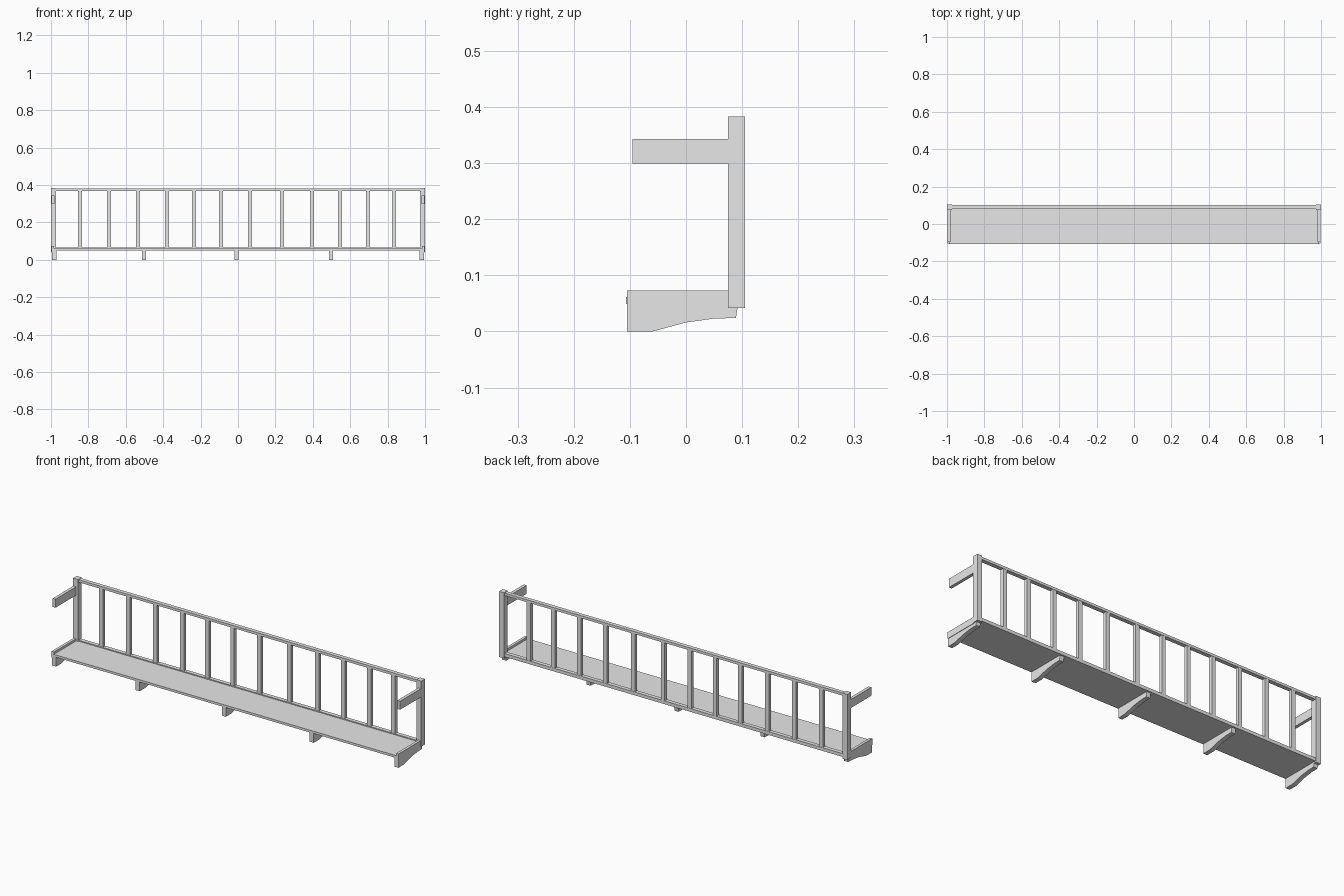
import bpy
import bmesh

cube = bpy.data.objects.get("Cube")
if cube:
    bpy.data.objects.remove(cube, do_unlink=True)

grey = bpy.data.materials.new("light grey")
grey.use_nodes = True
colour = (0.8, 0.8, 0.8, 1)
grey.diffuse_color = colour
grey.node_tree.nodes["Principled BSDF"].inputs["Base Color"].default_value = colour


def prism(name, profile, x0, x1):
    """Extrude a (y, z) outline along x."""
    bm = bmesh.new()
    face = bm.faces.new([bm.verts.new((x0, y, z)) for y, z in profile])
    side = bmesh.ops.extrude_face_region(bm, geom=[face])["geom"]
    verts = [v for v in side if isinstance(v, bmesh.types.BMVert)]
    bmesh.ops.translate(bm, verts=verts, vec=(x1 - x0, 0, 0))
    bmesh.ops.recalc_face_normals(bm, faces=bm.faces)
    mesh = bpy.data.meshes.new(name)
    bm.to_mesh(mesh)
    bm.free()
    mesh.materials.append(grey)
    obj = bpy.data.objects.new(name, mesh)
    bpy.context.collection.objects.link(obj)


def box(name, x0, x1, y0, y1, z0, z1):
    prism(name, [(y0, z0), (y1, z0), (y1, z1), (y0, z1)], x0, x1)


# Floor and the two long rails
box("floor", -0.99, 0.99, -0.107, 0.085, 0.049, 0.061)
box("top_rail", -0.98, 0.98, 0.08, 0.101, 0.367, 0.38)
box("bottom_rail", -0.98, 0.98, 0.08, 0.101, 0.049, 0.066)

# Uprights between the rails
for i, x in enumerate([-0.845, -0.69, -0.535, -0.38, -0.235, -0.09,
                       0.064, 0.235, 0.396, 0.545, 0.695, 0.834]):
    box(f"baluster_{i + 1}", x - 0.011, x + 0.011, 0.082, 0.1, 0.06, 0.37)

# End posts, side arms and floor edge boards
for side, s in (("right", -1), ("left", 1)):
    def span(a, b):
        return sorted((s * a, s * b))
    box(f"{side}_post", *span(0.972, 1), 0.075, 0.105, 0.042, 0.383)
    box(f"{side}_arm", *span(0.982, 0.998), -0.095, 0.08, 0.299, 0.343)
    box(f"{side}_floor_edge", *span(0.983, 0.997), -0.105, 0.08, 0.04, 0.073)

# Curved brackets under the floor
bracket = [(-0.105, 0), (-0.06, 0), (-0.03, 0.008), (0, 0.016), (0.05, 0.023),
           (0.089, 0.024), (0.093, 0.05), (-0.105, 0.05)]
for i, x in enumerate([-0.983, -0.503, -0.008, 0.497, 0.983]):
    prism(f"bracket_{i + 1}", bracket, x - 0.0115, x + 0.0115)
